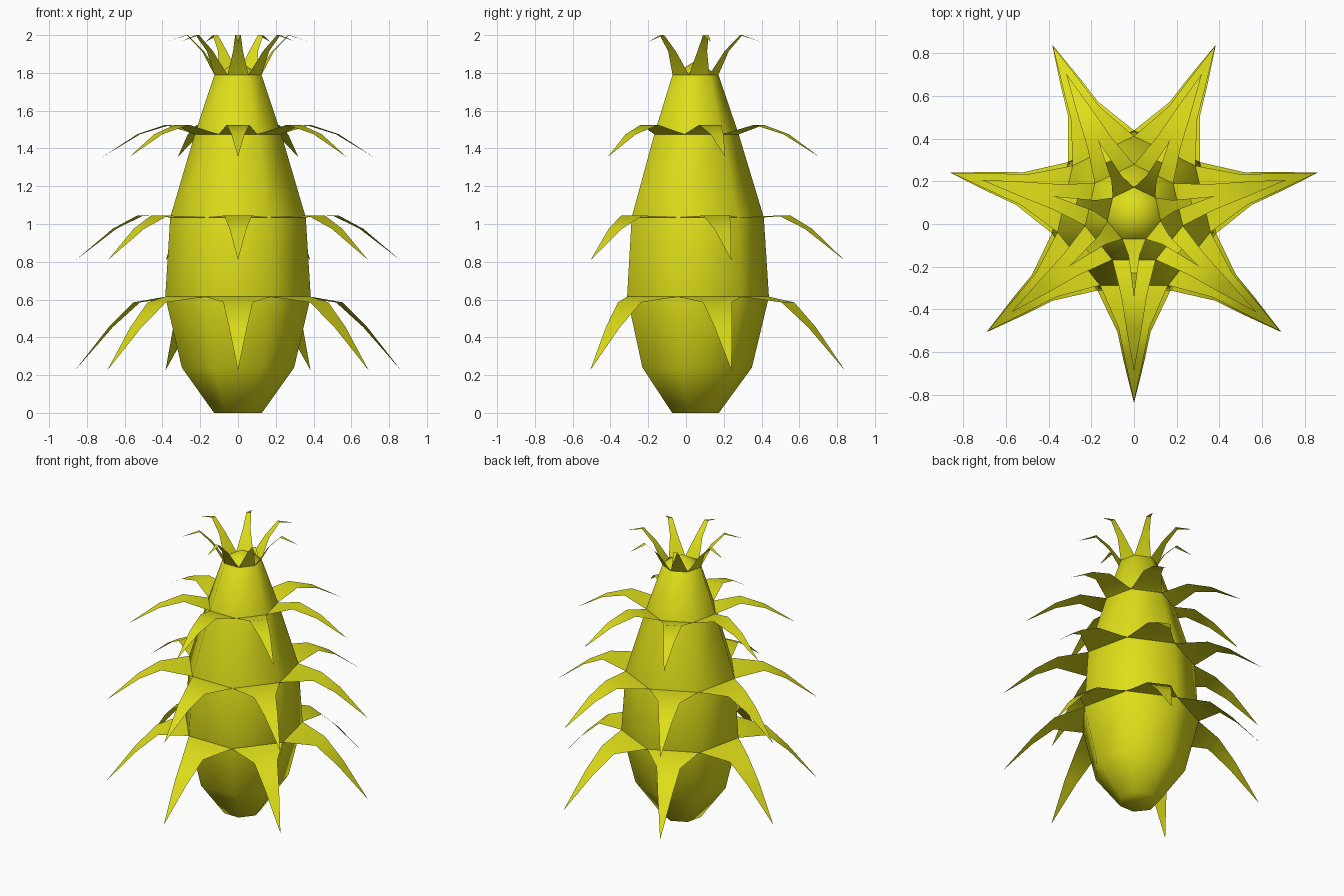
import bpy, math
from mathutils import Vector

if "Cube" in bpy.data.objects:
    bpy.data.objects.remove(bpy.data.objects["Cube"])

N = 7
CY = 0.044          # axis offset so the odd-sided star is centred
STEP = 2 * math.pi / N

mat = bpy.data.materials.new("yellow_skin")
mat.diffuse_color = (0.73, 0.73, 0.01, 1)
mat.use_nodes = True
mat.node_tree.nodes["Principled BSDF"].inputs["Base Color"].default_value = mat.diffuse_color


def make(name, verts, faces):
    me = bpy.data.meshes.new(name)
    me.from_pydata(verts, [], faces)
    me.update()
    ob = bpy.data.objects.new(name, me)
    bpy.context.collection.objects.link(ob)
    me.materials.append(mat)
    bpy.ops.object.select_all(action='DESELECT')
    ob.select_set(True)
    bpy.context.view_layer.objects.active = ob
    bpy.ops.object.shade_smooth_by_angle(angle=math.radians(60))
    return ob


def polar(r, a, z, side=0.0):
    return (r * math.cos(a) - side * math.sin(a),
            CY + r * math.sin(a) + side * math.cos(a), z)


# Seven-sided body, corners lying between the leaves
rings = [(0.13, 0.0), (0.305, 0.24), (0.395, 0.615), (0.368, 1.035),
         (0.235, 1.475), (0.128, 1.79)]
verts = [polar(r, math.pi / 2 + i * STEP, z) for r, z in rings for i in range(N)]
faces = [tuple(reversed(range(N)))]
for k in range(len(rings) - 1):
    for i in range(N):
        j = (i + 1) % N
        faces.append((k * N + i, k * N + j, (k + 1) * N + j, (k + 1) * N + i))
top = len(verts)
verts.append((0, CY, 1.86))
b = (len(rings) - 1) * N
faces += [(b + i, b + (i + 1) % N, top) for i in range(N)]
make("fruit_body", verts, faces)


# Leaf rings: each leaf grows from one body side; sections are (radius, z, half width)
def leaf_ring(name, ring, sections, tip):
    r, z = ring
    verts, faces = [], []
    rows = [(r * math.cos(STEP / 2), z, r * math.sin(STEP / 2))] + sections
    for i in range(N):
        a = -math.pi / 2 + i * STEP
        o = len(verts)
        for rr, zz, w in rows:
            verts += [polar(rr, a, zz, -w), polar(rr, a, zz, w)]
        verts.append(polar(tip[0], a, tip[1]))
        for k in range(len(rows) - 1):
            p = o + 2 * k
            faces.append((p, p + 2, p + 3, p + 1))
        p = o + 2 * (len(rows) - 1)
        faces.append((p, p + 2, p + 1))
    make(name, verts, faces)


leaf_ring("lower_leaves", rings[2], [(0.55, 0.585, 0.078), (0.69, 0.455, 0.048)], (0.885, 0.225))
leaf_ring("middle_leaves", rings[3], [(0.53, 1.045, 0.073), (0.67, 0.975, 0.045)], (0.88, 0.81))
leaf_ring("upper_leaves", rings[4], [(0.38, 1.525, 0.06), (0.54, 1.475, 0.035)], (0.735, 1.355))
leaf_ring("crown_leaves", rings[5], [(0.19, 1.915, 0.026), (0.275, 2.0, 0.015)], (0.39, 1.965))
